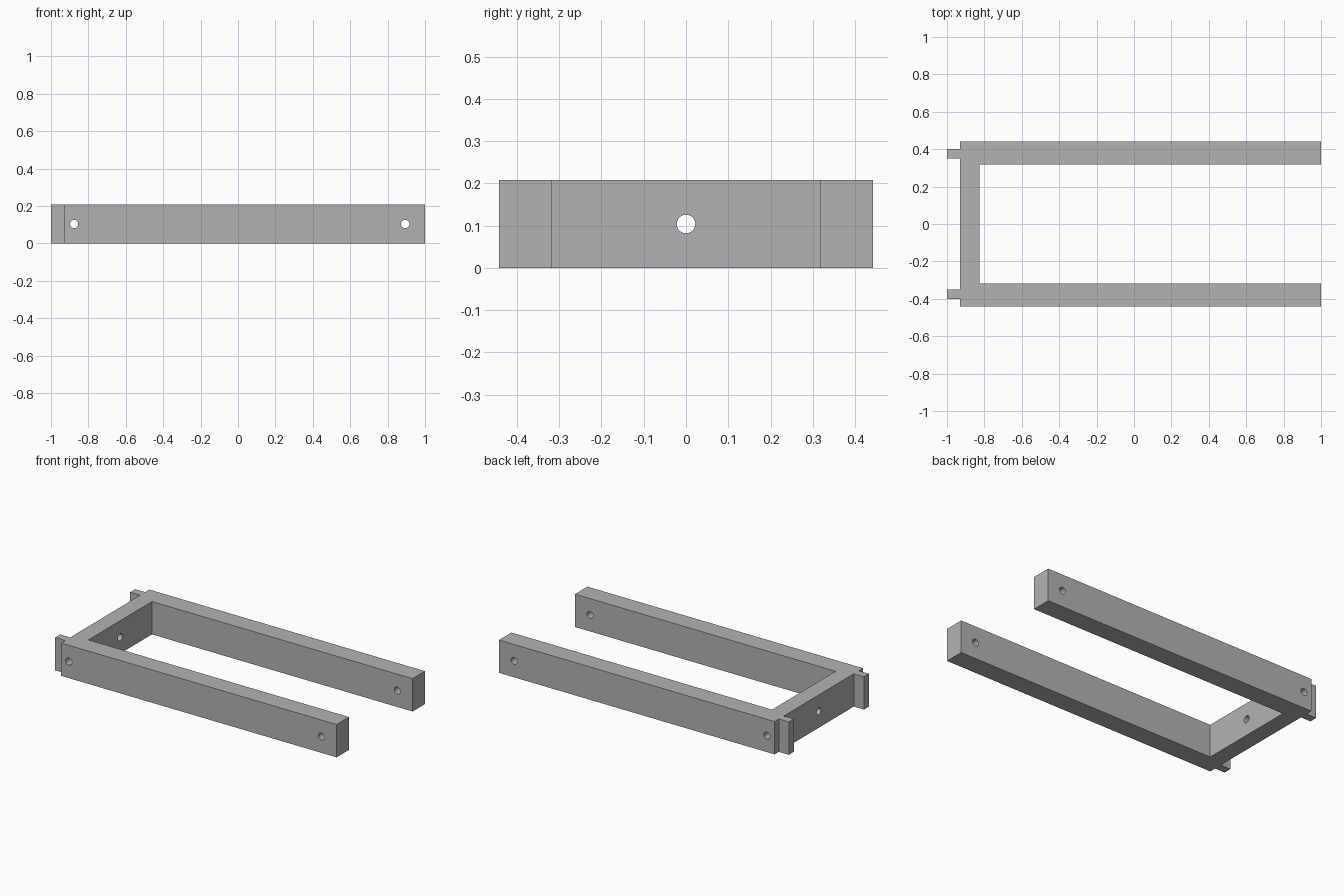
import bpy
import bmesh
from math import pi

if "Cube" in bpy.data.objects:
    bpy.data.objects.remove(bpy.data.objects["Cube"], do_unlink=True)

HEIGHT = 0.208
MID = HEIGHT / 2
HOLE_RADIUS = 0.022

# Single plain grey
grey = bpy.data.materials.new("plain_grey")
grey.use_nodes = True
colour = (0.45, 0.45, 0.45, 1)
grey.diffuse_color = colour
grey.node_tree.nodes["Principled BSDF"].inputs["Base Color"].default_value = colour


def extrude_outline(name, points, height):
    """Make a solid by raising a flat outline."""
    bm = bmesh.new()
    base = bm.faces.new([bm.verts.new((x, y, 0)) for x, y in points])
    raised = bmesh.ops.extrude_face_region(bm, geom=[base])["geom"]
    verts = [v for v in raised if isinstance(v, bmesh.types.BMVert)]
    bmesh.ops.translate(bm, verts=verts, vec=(0, 0, height))
    bmesh.ops.recalc_face_normals(bm, faces=bm.faces)
    mesh = bpy.data.meshes.new(name)
    bm.to_mesh(mesh)
    bm.free()
    mesh.materials.append(grey)
    obj = bpy.data.objects.new(name, mesh)
    bpy.context.collection.objects.link(obj)
    return obj


def drill(target, location, rotation, depth):
    """Cut a round hole through the target."""
    bpy.ops.mesh.primitive_cylinder_add(
        vertices=32, radius=HOLE_RADIUS, depth=depth,
        location=location, rotation=rotation)
    cutter = bpy.context.object
    cutter.name = "hole_cutter"
    cutter.hide_render = True
    cutter.data.materials.append(grey)
    cut = target.modifiers.new("hole", 'BOOLEAN')
    cut.operation = 'DIFFERENCE'
    cut.solver = 'EXACT'
    cut.object = cutter
    bpy.context.view_layer.objects.active = target
    bpy.ops.object.modifier_apply(modifier=cut.name)
    bpy.data.objects.remove(cutter, do_unlink=True)


# Half outline: crossbar inner face, arm, then rear tab
half = [(-0.825, 0.318), (1, 0.318), (1, 0.442), (-0.93, 0.442),
        (-0.93, 0.4), (-1, 0.4), (-1, 0.35), (-0.93, 0.35)]
outline = half + [(x, -y) for x, y in reversed(half)]
frame = extrude_outline("u_shaped_frame", outline, HEIGHT)

# Pin holes across both arms, and one through the crossbar
for x in (-0.876, 0.894):
    drill(frame, (x, 0, MID), (pi / 2, 0, 0), 1.2)
drill(frame, (-0.88, 0, MID), (0, pi / 2, 0), 0.4)

# Smooth hole walls, crisp edges elsewhere
bpy.ops.object.select_all(action='DESELECT')
frame.select_set(True)
bpy.context.view_layer.objects.active = frame
bpy.ops.object.shade_smooth_by_angle(angle=pi / 6)
